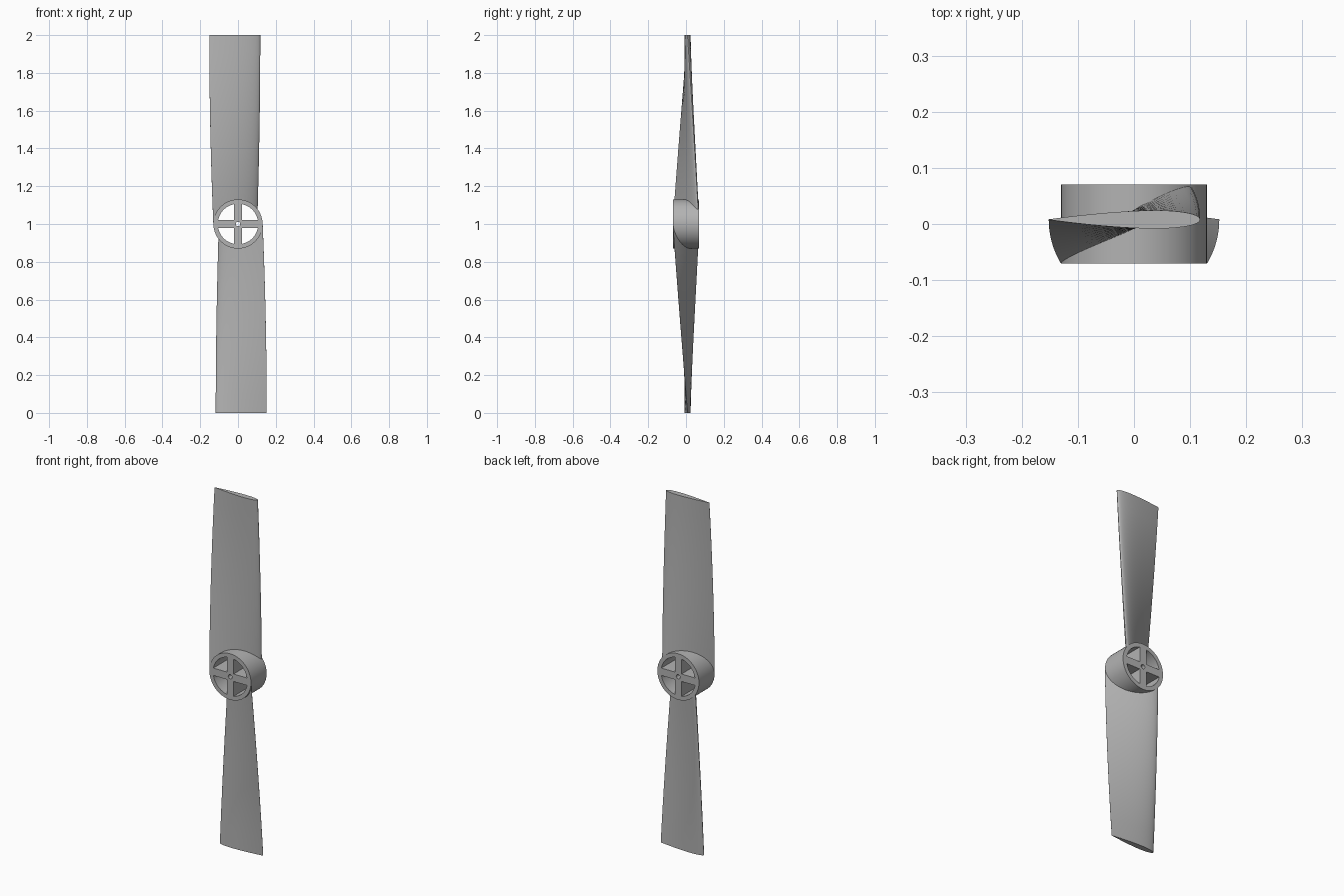
import bpy, bmesh
from math import sin, cos, radians, pi, sqrt, asin, acos

cube = bpy.data.objects.get("Cube")
if cube:
    bpy.data.objects.remove(cube, do_unlink=True)

HUB_R, RIM_R, BORE_R = 0.13, 0.107, 0.012
HUB_DEPTH, SPOKE = 0.14, 0.042
HUB_Z = 1.0

grey = bpy.data.materials.new("plain grey")
grey.use_nodes = True
grey.diffuse_color = (0.45, 0.45, 0.45, 1)
grey.node_tree.nodes["Principled BSDF"].inputs["Base Color"].default_value = grey.diffuse_color


def loft(name, sections):
    """Skin a list of equally long closed loops and cap both ends."""
    bm = bmesh.new()
    loops = [[bm.verts.new(p) for p in s] for s in sections]
    n = len(loops[0])
    for a, b in zip(loops, loops[1:]):
        for i in range(n):
            j = (i + 1) % n
            bm.faces.new((a[i], a[j], b[j], b[i]))
    bm.faces.new(loops[0])
    bm.faces.new(loops[-1])
    bmesh.ops.recalc_face_normals(bm, faces=bm.faces)
    mesh = bpy.data.meshes.new(name)
    bm.to_mesh(mesh)
    bm.free()
    mesh.materials.append(grey)
    obj = bpy.data.objects.new(name, mesh)
    bpy.context.collection.objects.link(obj)
    return obj


def prism(name, outline, depth):
    """Extrude an x-z outline along y, centred on the hub axis."""
    return loft(name, [[(x, y, HUB_Z + z) for x, z in outline]
                       for y in (-depth / 2, depth / 2)])


def circle(r, n):
    return [(r * cos(2 * pi * i / n), r * sin(2 * pi * i / n)) for i in range(n)]


def select(obj):
    bpy.ops.object.select_all(action='DESELECT')
    obj.select_set(True)
    bpy.context.view_layer.objects.active = obj


def cut(obj, cutter):
    mod = obj.modifiers.new("cut", 'BOOLEAN')
    mod.operation = 'DIFFERENCE'
    mod.solver = 'EXACT'
    mod.object = cutter
    select(obj)
    bpy.ops.object.modifier_apply(modifier=mod.name)
    bpy.data.objects.remove(cutter, do_unlink=True)


# Hub: a disc with four quarter windows and a shaft bore
hub = prism("hub", circle(HUB_R, 96), HUB_DEPTH)
half = SPOKE / 2
start, end = asin(half / RIM_R), acos(half / RIM_R)
arc = [start + (end - start) * i / 16 for i in range(17)]
quarter = [(half, half)] + [(RIM_R * cos(t), RIM_R * sin(t)) for t in arc]
for sx in (1, -1):
    for sz in (1, -1):
        cut(hub, prism("window_cutter", [(sx * x, sz * z) for x, z in quarter], 0.3))
cut(hub, prism("bore_cutter", circle(BORE_R, 24), 0.3))

# Blades: symmetric airfoil, twisted evenly from root to tip
NOSE_X, CHORD, THICK, AXIS_Y = 0.118, 0.27, 0.12, 0.008
ROOT_TWIST, ROWS, STEPS = radians(30.8), 10, 20


def airfoil():
    upper = []
    for i in range(STEPS + 1):
        t = (1 - cos(pi * i / STEPS)) / 2
        y = 5 * THICK * (0.2969 * sqrt(t) - 0.126 * t - 0.3516 * t**2
                         + 0.2843 * t**3 - 0.1015 * t**4)
        upper.append((NOSE_X - CHORD * t, CHORD * y))
    return upper + [(x, -y) for x, y in reversed(upper[1:])]


def blade(name, side):
    sections = []
    for r in range(ROWS + 1):
        a = ROOT_TWIST * (1 - r / ROWS)
        sections.append([(side * (x * cos(a) - y * sin(a)),
                          AXIS_Y + x * sin(a) + y * cos(a),
                          HUB_Z + side * r / ROWS) for x, y in airfoil()])
    obj = loft(name, sections)
    # Trim the root to the round of the hub
    cut(obj, prism("root_cutter", circle(HUB_R - 0.004, 96), 0.4))
    return obj


parts = [hub, blade("upper_blade", 1), blade("lower_blade", -1)]
for part in parts:
    select(part)
    bpy.ops.object.shade_smooth_by_angle(angle=radians(35))
